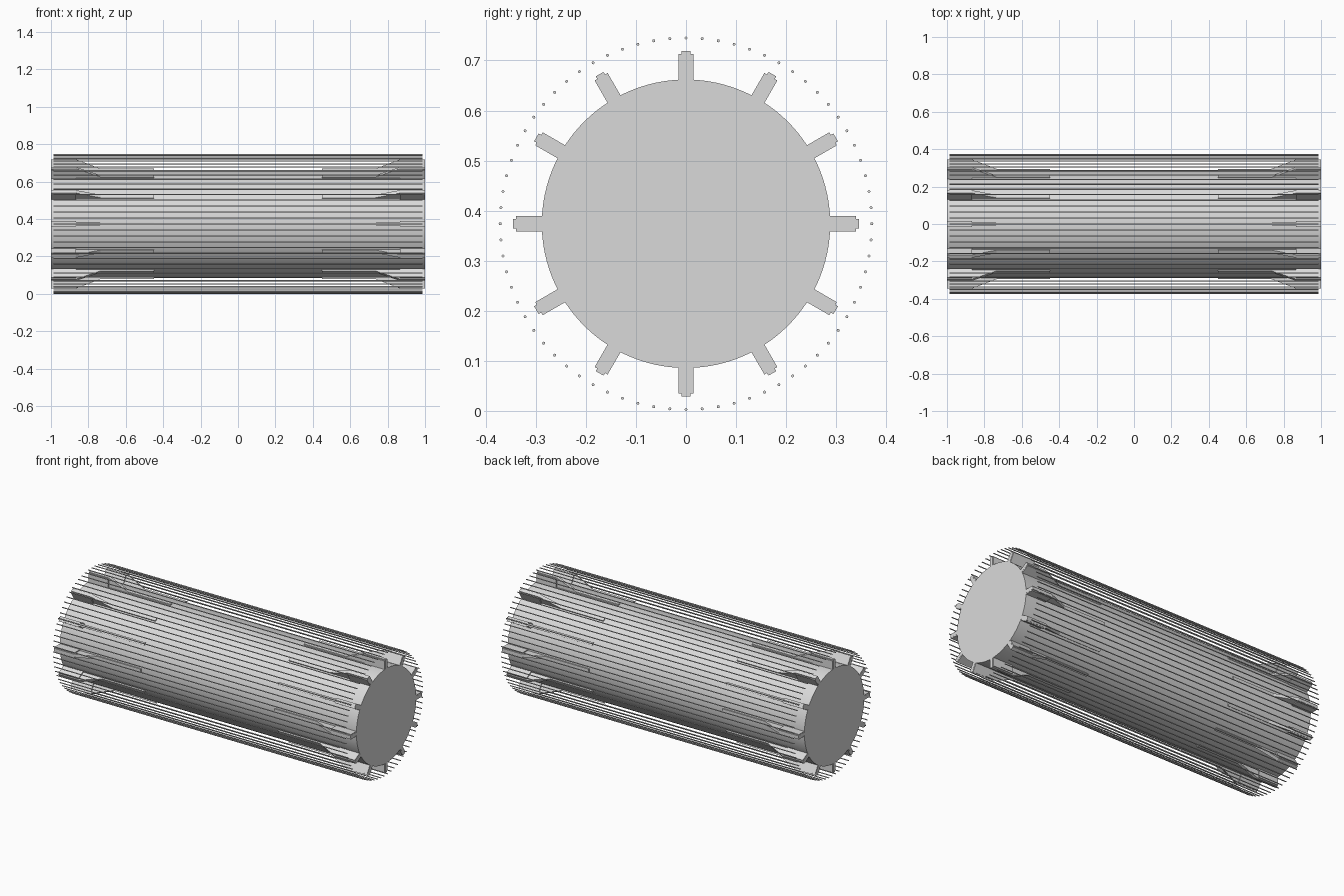
import bpy, bmesh, math
from mathutils import Matrix, Vector

AXIS_Z = 0.374      # height of the long axis
BODY_R = 0.288
ROD_RING_R = 0.371

if "Cube" in bpy.data.objects:
    bpy.data.objects.remove(bpy.data.objects["Cube"], do_unlink=True)

grey = bpy.data.materials.new("light_grey")
grey.use_nodes = True
grey.diffuse_color = (0.7, 0.7, 0.7, 1)
grey.node_tree.nodes["Principled BSDF"].inputs["Base Color"].default_value = (0.7, 0.7, 0.7, 1)


def make_object(name, bm, smooth=False):
    bmesh.ops.recalc_face_normals(bm, faces=bm.faces)
    mesh = bpy.data.meshes.new(name)
    bm.to_mesh(mesh)
    bm.free()
    mesh.materials.append(grey)
    obj = bpy.data.objects.new(name, mesh)
    obj.location.z = AXIS_Z
    bpy.context.collection.objects.link(obj)
    if smooth:
        bpy.ops.object.select_all(action="DESELECT")
        obj.select_set(True)
        bpy.context.view_layer.objects.active = obj
        bpy.ops.object.shade_smooth_by_angle(angle=math.radians(40))
    return obj


def add_cylinder(bm, radius, length, sides, offset=(0, 0, 0)):
    matrix = Matrix.Translation(offset) @ Matrix.Rotation(math.pi / 2, 4, "Y")
    bmesh.ops.create_cone(bm, cap_ends=True, segments=sides, radius1=radius,
                          radius2=radius, depth=length, matrix=matrix)


def add_plate(bm, profile, half_width, angle, side):
    """Extrude an (x, radius) profile sideways and turn it about the long axis."""
    turn = Matrix.Rotation(angle, 3, "X")
    rows = [[bm.verts.new(turn @ Vector((side * x, w, r))) for x, r in profile]
            for w in (-half_width, half_width)]
    bm.faces.new(rows[0])
    bm.faces.new(rows[1][::-1])
    n = len(profile)
    for i in range(n):
        j = (i + 1) % n
        bm.faces.new((rows[0][i], rows[0][j], rows[1][j], rows[1][i]))


# Solid core
bm = bmesh.new()
add_cylinder(bm, BODY_R, 2.0, 120)
make_object("core_cylinder", bm, smooth=True)

# Ring of thin rods around the core
bm = bmesh.new()
for i in range(72):
    a = math.tau * i / 72
    add_cylinder(bm, 0.003, 1.975, 8,
                 (0, ROD_RING_R * math.sin(a), ROD_RING_R * math.cos(a)))
make_object("outer_rods", bm, smooth=True)

# Sloped support fins and their thicker end blocks, twelve at each end
fin_profile = [(1.0, 0.28), (1.0, 0.345), (0.865, 0.345),
               (0.735, 0.295), (0.45, 0.295), (0.45, 0.28)]
block_profile = [(0.999, 0.28), (0.999, 0.339), (0.865, 0.339), (0.865, 0.28)]
for part, profile, half_width in (("support_fins", fin_profile, 0.009),
                                  ("end_blocks", block_profile, 0.015)):
    for end, side in (("left", 1), ("right", -1)):
        bm = bmesh.new()
        for i in range(12):
            add_plate(bm, profile, half_width, math.tau * i / 12, side)
        make_object(f"{end}_{part}", bm)
